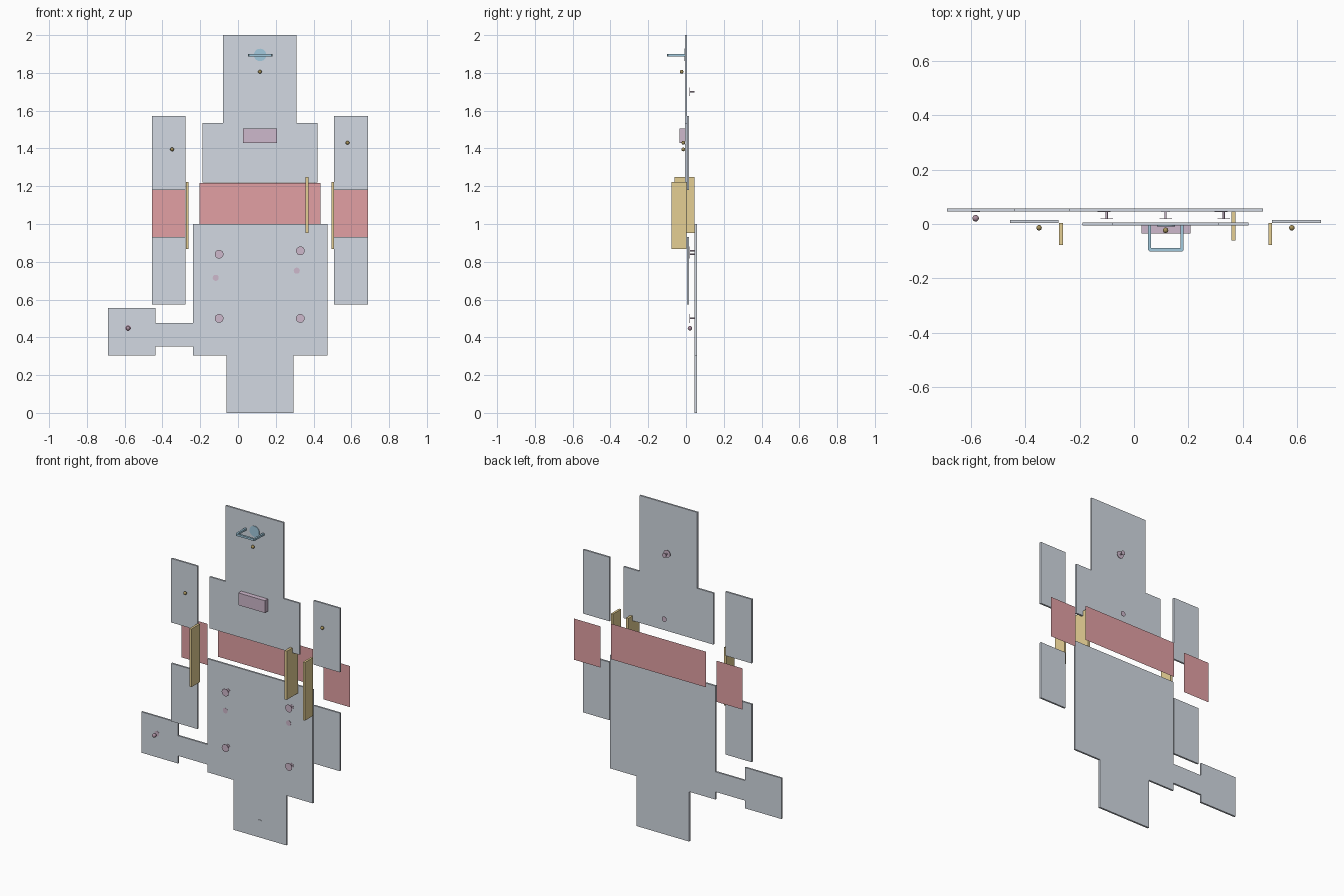
import bpy, bmesh, math
from mathutils import Matrix

if "Cube" in bpy.data.objects:
    bpy.data.objects.remove(bpy.data.objects["Cube"])


def material(name, rgb):
    m = bpy.data.materials.new(name)
    lin = [((c / 255 + 0.055) / 1.055) ** 2.4 for c in rgb]
    m.diffuse_color = (*lin, 1)
    m.use_nodes = True
    m.node_tree.nodes["Principled BSDF"].inputs["Base Color"].default_value = m.diffuse_color
    return m


GREY = material("plate grey", (210, 217, 226))
RED = material("panel red", (226, 160, 164))
TAN = material("slat tan", (229, 207, 148))
MAUVE = material("fitting mauve", (206, 184, 204))
DARK_MAUVE = material("hand knob mauve", (172, 143, 160))
BLUE = material("handle blue", (162, 202, 222))
GOLD = material("knob gold", (165, 145, 90))


def finish(name, bm, mat, smooth=False):
    bmesh.ops.recalc_face_normals(bm, faces=bm.faces)
    mesh = bpy.data.meshes.new(name)
    for f in bm.faces:
        f.smooth = smooth
    bm.to_mesh(mesh)
    bm.free()
    mesh.materials.append(mat)
    ob = bpy.data.objects.new(name, mesh)
    bpy.context.collection.objects.link(ob)
    return ob


def plate(name, outline, y0, y1, mat):
    """Outline in x and z, extruded from y0 to y1 (a bare sheet if equal)."""
    bm = bmesh.new()
    face = bm.faces.new([bm.verts.new((x, y0, z)) for x, z in outline])
    if y1 != y0:
        new = bmesh.ops.extrude_face_region(bm, geom=[face])["geom"]
        verts = [g for g in new if isinstance(g, bmesh.types.BMVert)]
        bmesh.ops.translate(bm, verts=verts, vec=(0, y1 - y0, 0))
    return finish(name, bm, mat)


def box(name, x0, x1, y0, y1, z0, z1, mat):
    return plate(name, [(x0, z0), (x1, z0), (x1, z1), (x0, z1)], y0, y1, mat)


def add_disc(bm, x, z, r, y0, y1):
    """Short cylinder along y."""
    m = Matrix.Translation((x, (y0 + y1) / 2, z)) @ Matrix.Rotation(math.pi / 2, 4, 'X')
    bmesh.ops.create_cone(bm, cap_ends=True, segments=24, radius1=r, radius2=r,
                          depth=y1 - y0, matrix=m)


def disc(name, x, z, r, y0, y1, mat):
    bm = bmesh.new()
    add_disc(bm, x, z, r, y0, y1)
    return finish(name, bm, mat)


def ball(name, x, y, z, r, mat):
    bm = bmesh.new()
    bmesh.ops.create_uvsphere(bm, u_segments=16, v_segments=10, radius=r,
                              matrix=Matrix.Translation((x, y, z)))
    return finish(name, bm, mat, True)


# Large plates
plate("lower_body_plate", [
    (-0.061, 0), (0.295, 0), (0.295, 0.305), (0.474, 0.305), (0.474, 1.0), (-0.239, 1.0),
    (-0.239, 0.475), (-0.438, 0.475), (-0.438, 0.555), (-0.687, 0.555), (-0.687, 0.305),
    (-0.438, 0.305), (-0.438, 0.352), (-0.239, 0.352), (-0.239, 0.305), (-0.061, 0.305)],
    0.046, 0.057, GREY)
plate("upper_body_plate", [
    (-0.189, 1.22), (0.421, 1.22), (0.421, 1.535), (0.311, 1.535), (0.311, 2.0),
    (-0.079, 2.0), (-0.079, 1.535), (-0.189, 1.535)], -0.006, 0.005, GREY)

# Side plates with the red sheet and tan slat between them
for side, x0, x1, s0, s1 in (("left", -0.455, -0.277, -0.275, -0.261),
                             ("right", 0.508, 0.687, 0.494, 0.507)):
    box(side + "_lower_side_plate", x0, x1, 0.004, 0.015, 0.575, 0.93, GREY)
    box(side + "_upper_side_plate", x0, x1, 0.004, 0.015, 1.18, 1.572, GREY)
    box(side + "_red_sheet", x0, x1, 0.101, 0.101, 0.93, 1.182, RED)
    box(side + "_slat", s0, s1, -0.077, 0.003, 0.867, 1.223, TAN)
box("middle_red_sheet", -0.205, 0.437, 0.101, 0.101, 1.0, 1.218, RED)
box("middle_slat", 0.358, 0.373, -0.06, 0.046, 0.952, 1.25, TAN)

# Front fittings: block, round badge, U-shaped handle
box("front_block", 0.027, 0.207, -0.035, -0.006, 1.43, 1.505, MAUVE)
disc("round_badge", 0.117, 1.895, 0.033, -0.009, -0.006, BLUE)
handle = [(0.052, -0.006), (0.052, -0.096), (0.057, -0.101), (0.177, -0.101), (0.182, -0.096),
          (0.182, -0.006), (0.171, -0.006), (0.171, -0.089), (0.063, -0.089), (0.063, -0.006)]
bm = bmesh.new()
f = bm.faces.new([bm.verts.new((x, y, 1.888)) for x, y in handle])
new = bmesh.ops.extrude_face_region(bm, geom=[f])["geom"]
bmesh.ops.translate(bm, verts=[g for g in new if isinstance(g, bmesh.types.BMVert)],
                    vec=(0, 0, 0.012))
finish("handle", bm, BLUE)

# Pegs: wide front flange, stem, small back flange
for i, (x, z) in enumerate([(-0.1, 0.84), (0.33, 0.858), (-0.1, 0.5), (0.33, 0.5),
                            (0.116, 1.7)]):
    bm = bmesh.new()
    add_disc(bm, x, z, 0.023, 0.018, 0.02)
    add_disc(bm, x, z, 0.004, 0.02, 0.044)
    add_disc(bm, x, z, 0.014, 0.044, 0.046)
    finish(f"peg_{i + 1}", bm, MAUVE)

# Thin spot discs
for i, (x, z) in enumerate([(-0.118, 0.715), (0.311, 0.753), (-0.582, 0.45), (0.116, 1.31)]):
    disc(f"spot_{i + 1}", x, z, 0.016, 0.044, 0.046, MAUVE)
disc("leg_spot", 0.116, 0.093, 0.016, 0.0452, 0.046, GREY)

# Round knobs
for i, (x, y, z) in enumerate([(0.116, -0.023, 1.806), (-0.349, -0.014, 1.395),
                               (0.58, -0.014, 1.43)]):
    ball(f"knob_{i + 1}", x, y, z, 0.01, GOLD)
ball("hand_knob", -0.582, 0.021, 0.448, 0.012, DARK_MAUVE)
